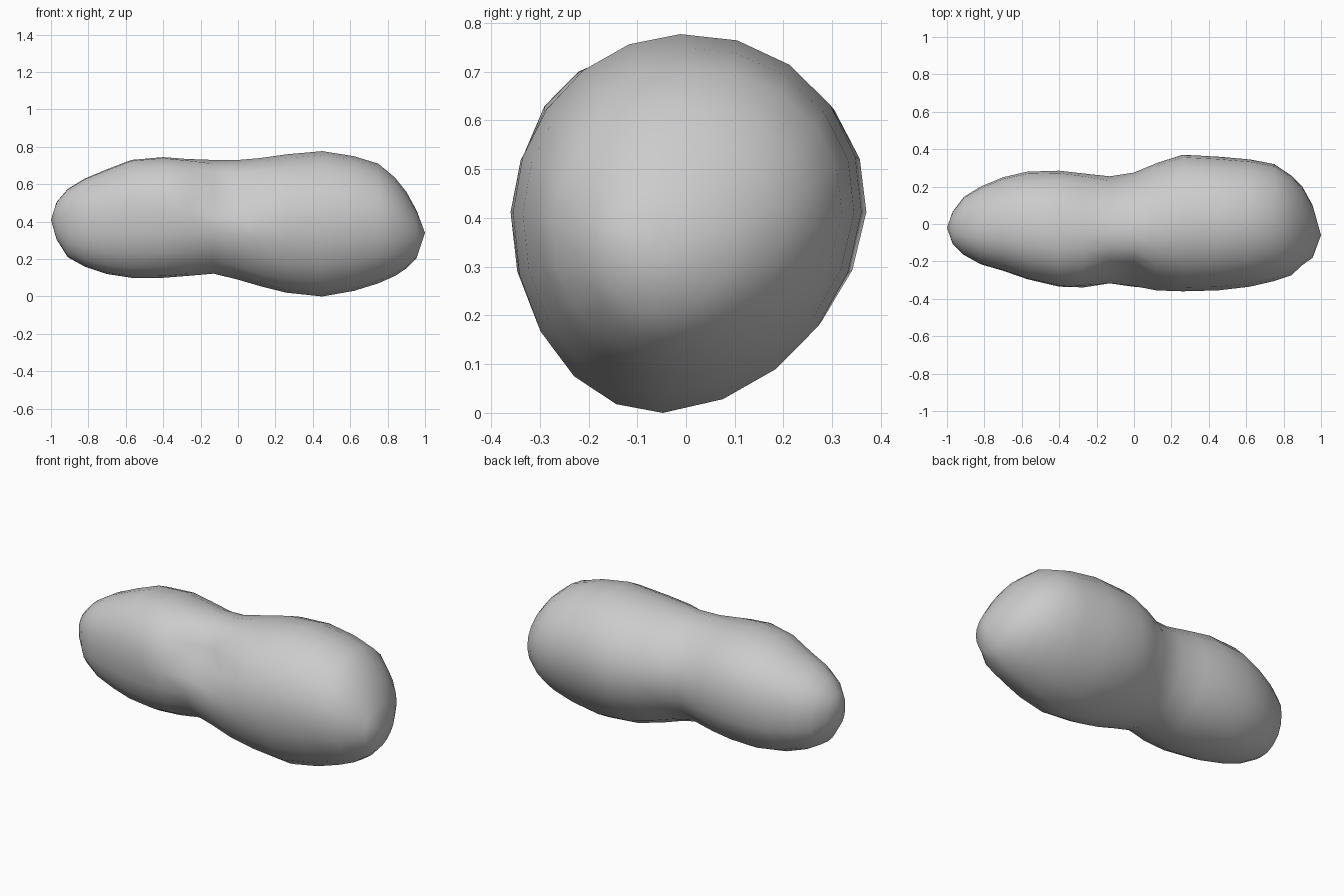
import bpy, bmesh
from math import sin, cos, pi, exp

if "Cube" in bpy.data.objects:
    bpy.data.objects.remove(bpy.data.objects["Cube"])

SIDES = 20

# Stations along the body: x, z top, z bottom, y back, y front
STATIONS = [
    (-0.97, 0.505, 0.305, 0.065, -0.105),
    (-0.91, 0.575, 0.21, 0.145, -0.165),
    (-0.82, 0.63, 0.16, 0.20, -0.215),
    (-0.70, 0.68, 0.12, 0.25, -0.25),
    (-0.57, 0.73, 0.10, 0.28, -0.295),
    (-0.40, 0.745, 0.10, 0.285, -0.335),
    (-0.27, 0.735, 0.11, 0.27, -0.34),
    (-0.13, 0.73, 0.122, 0.255, -0.335),
    (0.00, 0.73, 0.09, 0.275, -0.355),
    (0.12, 0.74, 0.055, 0.325, -0.36),
    (0.26, 0.76, 0.02, 0.37, -0.36),
    (0.45, 0.777, 0.0, 0.36, -0.355),
    (0.62, 0.75, 0.03, 0.345, -0.335),
    (0.75, 0.71, 0.07, 0.32, -0.305),
    (0.84, 0.635, 0.11, 0.26, -0.275),
    (0.90, 0.56, 0.15, 0.20, -0.22),
    (0.955, 0.46, 0.205, 0.10, -0.18),
]

# Fullness of each section quarter, keyed by (back, upper): small lobe, big lobe, neck pinch
FULLNESS = {
    (True, True): (0.02, 0.025, 0.08),
    (False, True): (0.055, -0.015, 0.09),
    (True, False): (0.05, -0.035, 0.02),
    (False, False): (0.04, 0.01, 0.07),
}


def bump(v, centre, width):
    return exp(-((v - centre) / width) ** 2)


def section_point(station, a):
    """Point on the lopsided oval cross-section at angle a."""
    x, top, bottom, back, front = station
    c, s = cos(a), sin(a)
    shift = 0.02 if s > 0 else 0.07
    cy = (back + front) / 2 - shift * (back - front)
    cz = (top + bottom) / 2 + 0.03 * (top - bottom)
    small, big, pinch = FULLNESS[c > 0, s > 0]
    t = min(max((x + 0.25) / 0.5, 0), 1)
    full = small * (1 - t) + big * t - pinch * bump(x, -0.07, 0.16)
    k = 1 + full * abs(sin(2 * a))
    y = cy + k * c * (back - cy if c > 0 else cy - front)
    z = cz + k * s * (top - cz if s > 0 else cz - bottom)
    if c < 0:                    # dent in the upper front of the neck
        y += 0.09 * bump(x, -0.03, 0.13) * bump(z, 0.555, 0.11)
    return x, y, z


bm = bmesh.new()
rings = [[bm.verts.new(section_point(st, 2 * pi * i / SIDES)) for i in range(SIDES)]
         for st in STATIONS]
left_tip = bm.verts.new((-1.0, -0.02, 0.41))
right_tip = bm.verts.new((1.0, -0.06, 0.34))

# Skin between rings, then close both ends
for r0, r1 in zip(rings, rings[1:]):
    for i in range(SIDES):
        j = (i + 1) % SIDES
        bm.faces.new((r0[i], r0[j], r1[j], r1[i]))
for i in range(SIDES):
    j = (i + 1) % SIDES
    bm.faces.new((left_tip, rings[0][j], rings[0][i]))
    bm.faces.new((right_tip, rings[-1][i], rings[-1][j]))
bmesh.ops.recalc_face_normals(bm, faces=bm.faces)
for f in bm.faces:
    f.smooth = True

mesh = bpy.data.meshes.new("two_lobed_rock")
bm.to_mesh(mesh)
bm.free()
rock = bpy.data.objects.new("two_lobed_rock", mesh)
bpy.context.collection.objects.link(rock)
